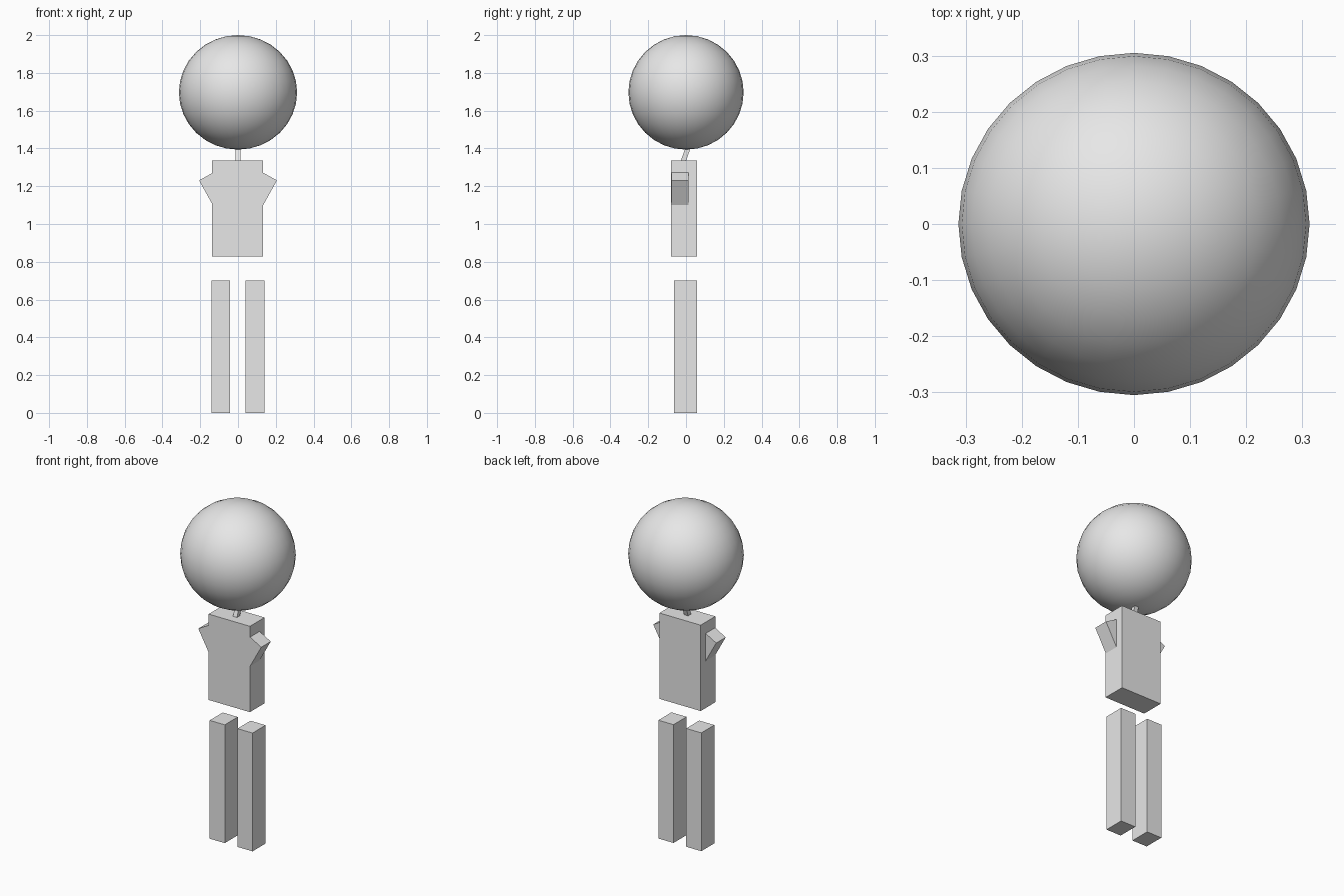
import bpy
import math

default_cube = bpy.data.objects.get("Cube")
if default_cube:
    bpy.data.objects.remove(default_cube, do_unlink=True)

# One plain colour for the whole figure
grey = bpy.data.materials.new("light_grey")
grey.use_nodes = True
grey.diffuse_color = (0.8, 0.8, 0.8, 1)
grey.node_tree.nodes["Principled BSDF"].inputs["Base Color"].default_value = (0.8, 0.8, 0.8, 1)


def finish(name, size):
    obj = bpy.context.object
    obj.name = name
    obj.scale = size
    obj.data.materials.append(grey)
    return obj


def box(name, centre, size, rotation=(0, 0, 0)):
    bpy.ops.mesh.primitive_cube_add(size=1, location=centre, rotation=rotation)
    return finish(name, size)


# Head: slightly flattened smooth ball
bpy.ops.mesh.primitive_uv_sphere_add(segments=32, ring_count=16, radius=1, location=(0, 0, 1.697))
finish("head", (0.313, 0.305, 0.303))
bpy.ops.object.shade_smooth()

# Neck leans backwards between torso and head
box("neck", (-0.001, -0.001, 1.37), (0.026, 0.026, 0.14), (math.radians(-20), 0, 0))
box("torso", (-0.002, -0.01, 1.082), (0.27, 0.137, 0.508))

# Arms are tilted stubs sunk into the torso; legs stand free below it
tilt = math.radians(29)
width, length = 0.1, 0.17
for side, label in ((1, "left"), (-1, "right")):
    inward_x = width / 2 * math.cos(tilt) + length / 2 * math.sin(tilt)
    drop_z = length / 2 * math.cos(tilt) - width / 2 * math.sin(tilt)
    box(label + "_arm", (side * (0.206 - inward_x), -0.0325, 1.231 - drop_z),
        (width, 0.089, length), (0, side * tilt, 0))
    box(label + "_leg", (side * 0.091 - 0.001, -0.002, 0.35), (0.099, 0.122, 0.7))
